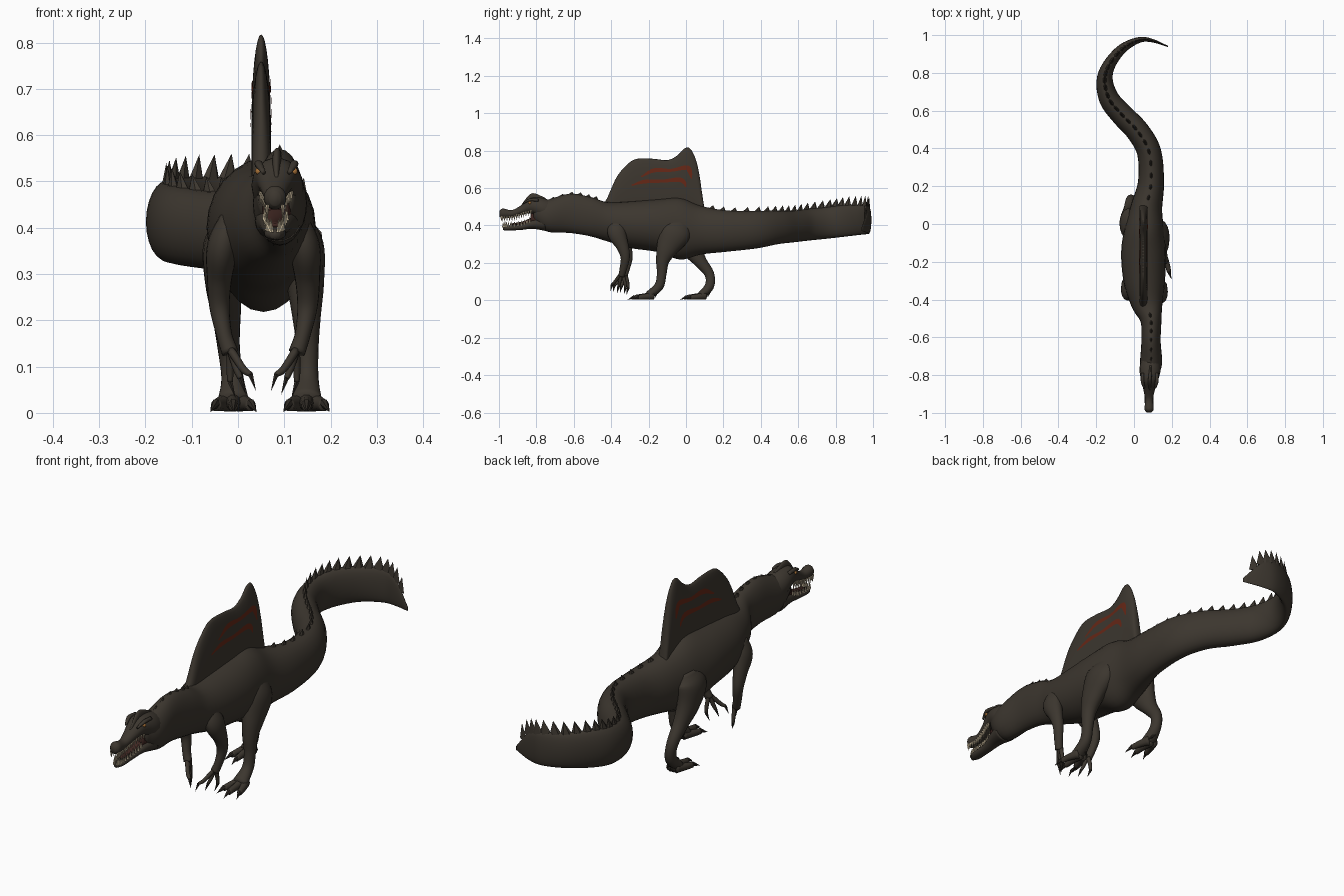
import bpy, bmesh, math
from mathutils import Vector
from mathutils.bvhtree import BVHTree

cube = bpy.data.objects.get("Cube")
if cube:
    bpy.data.objects.remove(cube, do_unlink=True)

X, Y, Z = Vector((1, 0, 0)), Vector((0, 1, 0)), Vector((0, 0, 1))


def material(name, *rgb):
    m = bpy.data.materials.new(name)
    m.use_nodes = True
    m.diffuse_color = (*rgb, 1)
    bsdf = next(n for n in m.node_tree.nodes if n.type == 'BSDF_PRINCIPLED')
    bsdf.inputs["Base Color"].default_value = (*rgb, 1)
    bsdf.inputs["Roughness"].default_value = 0.8
    return m


HIDE = material("dark brown hide", .045, .037, .028)
RED = material("rust red marking", .13, .02, .008)
TOOTH = material("ivory tooth", .6, .5, .34)
CLAW = material("dark claw", .028, .023, .018)
EYE = material("amber eye", .4, .17, .04)
MOUTH = material("dark mouth", .05, .02, .016)


def finish(name, bm, mat, smooth=True):
    bmesh.ops.recalc_face_normals(bm, faces=bm.faces)
    for f in bm.faces:
        f.smooth = smooth
    me = bpy.data.meshes.new(name)
    bm.to_mesh(me)
    bm.free()
    me.materials.append(mat)
    ob = bpy.data.objects.new(name, me)
    bpy.context.collection.objects.link(ob)
    return ob


def spline(points, steps=5):
    """Catmull-Rom samples through points of any dimension."""
    p = [Vector(q) for q in points]
    p = [p[0] * 2 - p[1]] + p + [p[-1] * 2 - p[-2]]
    out = []
    for a, b, c, d in zip(p, p[1:], p[2:], p[3:]):
        for k in range(steps):
            t = k / steps
            out.append((b * 2 + (c - a) * t + (a * 2 - b * 5 + c * 4 - d) * t ** 2
                        + (b * 3 - a - c * 3 + d) * t ** 3) / 2)
    return out + [p[-2]]


def tangents(samples, flat):
    pos = [Vector(s[:3]) for s in samples]
    out = []
    for i in range(len(pos)):
        t = pos[min(i + 1, len(pos) - 1)] - pos[max(i - 1, 0)]
        if flat:
            t.z = 0
        out.append(t.normalized())
    return pos, out


def loft(name, stations, up=Z, mat=HIDE, sides=18, steps=5):
    """Skin oval rings; each station is x, y, z, half width, half height."""
    samples = spline(stations, steps)
    pos, tan = tangents(samples, up == Z)
    bm = bmesh.new()
    rings = []
    for s, p, t in zip(samples, pos, tan):
        side = t.cross(up).normalized()
        over = side.cross(t)
        w, h = max(s[3], .001), max(s[4], .001)
        angles = [2 * math.pi * k / sides for k in range(sides)]
        rings.append([bm.verts.new(p + side * w * math.cos(a) + over * h * math.sin(a))
                      for a in angles])
    for a, b in zip(rings, rings[1:]):
        for k in range(sides):
            n = (k + 1) % sides
            bm.faces.new((a[k], a[n], b[n], b[k]))
    bm.faces.new(rings[0])
    bm.faces.new(rings[-1])
    return finish(name, bm, mat)


def spikes(name, items, mat, sides=6):
    """Cones from base to tip, with separate radii along and across."""
    bm = bmesh.new()
    for base, tip, along, ra, rb in items:
        side = along.cross(tip - base).normalized()
        ring = [bm.verts.new(base + along * ra * math.cos(a) + side * rb * math.sin(a))
                for a in (2 * math.pi * k / sides for k in range(sides))]
        top = bm.verts.new(tip)
        bm.faces.new(ring)
        for k in range(sides):
            bm.faces.new((ring[k], ring[(k + 1) % sides], top))
    return finish(name, bm, mat, False)


# Neck, trunk and curling tail
BODY = [(.08, -.81, .47, .038, .05), (.09, -.74, .452, .058, .085), (.09, -.62, .465, .051, .105),
        (.09, -.51, .447, .056, .105), (.07, -.42, .42, .085, .105), (.055, -.3, .405, .11, .125),
        (.05, -.15, .4, .118, .142), (.055, -.03, .383, .105, .165), (.065, .08, .375, .085, .13),
        (.09, .22, .37, .069, .11), (.08, .38, .378, .064, .1), (.02, .49, .39, .062, .09),
        (-.06, .575, .395, .06, .085), (-.13, .66, .405, .054, .085), (-.155, .76, .415, .043, .085),
        (-.13, .845, .425, .033, .085), (-.06, .93, .43, .025, .08), (.03, .975, .43, .015, .075),
        (.1, .97, .42, .009, .06), (.18, .94, .38, .003, .01)]
loft("body_and_tail", BODY, sides=24)

# Saw-toothed crest along neck and tail
samples = spline(BODY)
pos, tan = tangents(samples, True)
crest = []
for i in range(0, len(samples) - 3, 2):
    s, p, t = samples[i], pos[i], tan[i]
    tail = i / len(samples)
    if p.y > .1:
        size = .014 + .042 * max(0, tail - .42) / .5
    elif -.74 < p.y < -.46:
        size = .01
    else:
        continue
    base = p + Z * (s[4] - .012)
    crest.append((base, base + Z * (size + .012) + t * .012, t, .026, min(.012, s[3] * .5)))
spikes("back_crest", crest, HIDE)

# Tall back sail
SAIL = [(-.45, .5), (-.42, .55), (-.37, .66), (-.31, .73), (-.26, .757), (-.18, .757), (-.1, .75),
        (-.05, .772), (-.01, .81), (.02, .813), (.05, .76), (.07, .68), (.085, .58), (.1, .48)]
sail = loft("back_sail", [(.05, y, (top + .42) / 2, .021, (top - .42) / 2) for y, top in SAIL],
            sides=32)
tree = BVHTree.FromPolygons([v.co for v in sail.data.vertices],
                            [list(f.vertices) for f in sail.data.polygons])


# Painted sail stripes, laid just over both faces
def stripe(name, path):
    for label, sign in (("left", 1), ("right", -1)):
        bm = bmesh.new()
        rows = []
        line = spline(path)
        for i, s in enumerate(line):
            d = line[min(i + 1, len(line) - 1)] - line[max(i - 1, 0)]
            n = Vector((0, -d[1], d[0])).normalized()
            row = []
            for k in (-1, 0, 1):
                q = Vector((sign, s[0], s[1])) + n * s[2] * k
                hit = tree.ray_cast(q, -X * sign)[0]
                row.append(bm.verts.new((hit or Vector((.05, q.y, q.z))) + X * sign * .002))
            rows.append(row)
        for a, b in zip(rows, rows[1:]):
            for k in (0, 1):
                bm.faces.new((a[k], a[k + 1], b[k + 1], b[k]))
        finish(label + "_" + name, bm, RED)


stripe("upper_stripe", [(-.24, .66, .003), (-.17, .695, .011), (-.08, .695, .008),
                        (.0, .71, .012), (.02, .69, .012), (.03, .65, .003)])
stripe("lower_stripe", [(-.29, .615, .003), (-.22, .635, .01), (-.13, .637, .008),
                        (-.04, .645, .012), (-.01, .63, .01), (.0, .605, .003)])

# Head: skull, lower jaw, tongue
SKULL = [(.08, -.998, .462, .012, .015), (.08, -.98, .465, .024, .026), (.08, -.93, .463, .021, .02),
         (.08, -.88, .483, .03, .027), (.082, -.83, .505, .044, .043), (.085, -.77, .49, .056, .058),
         (.09, -.71, .47, .048, .06)]
JAW = [(.08, -.978, .385, .01, .01), (.08, -.95, .387, .023, .014), (.08, -.88, .392, .024, .016),
       (.082, -.82, .408, .036, .026), (.086, -.75, .415, .05, .045)]
loft("skull", SKULL)
loft("lower_jaw", JAW)
loft("tongue", [(.08, -.94, .405, .01, .005), (.08, -.87, .415, .016, .008),
                (.083, -.8, .435, .03, .02)], mat=MOUTH)
loft("mouth_back", [(.082, -.83, .44, .025, .03), (.085, -.77, .44, .04, .05)], mat=MOUTH)
loft("head_crest", [(.083, -.88, .505, .004, .006), (.083, -.84, .54, .009, .022),
                    (.085, -.81, .55, .009, .022), (.088, -.75, .535, .006, .012)])

# Teeth along both jaws
teeth = []
for stations, way, root in ((SKULL, -1, .6), (JAW, 1, .5)):
    for s in spline(stations, 4):
        if -.99 < s[1] < -.82:
            for side in (-1, 1):
                base = Vector((s[0] + side * s[3] * .75, s[1], s[2] + way * s[4] * root))
                teeth.append((base, base + Z * way * .03, Y, .006, .005))
spikes("teeth", teeth, TOOTH)

# Eyes and brows
for label, side in (("left", 1), ("right", -1)):
    ex = .083 + side * .038
    bm = bmesh.new()
    bmesh.ops.create_uvsphere(bm, u_segments=12, v_segments=8, radius=.008)
    bmesh.ops.translate(bm, verts=bm.verts, vec=(ex, -.835, .522))
    finish(label + "_eye", bm, EYE)
    loft(label + "_brow", [(ex - side * .01, -.87, .52, .005, .005), (ex, -.835, .537, .009, .008),
                           (ex, -.79, .535, .008, .008)], sides=10)


# Hind legs with spreading toes
def leg(label, xs, ys):
    zs = (.42, .36, .28, .21, .14, .075, .026)
    wide = (.03, .05, .041, .031, .024, .024, .034)
    deep = (.06, .085, .06, .036, .026, .025, .022)
    loft(label + "_leg", list(zip(xs, ys, zs, wide, deep)), up=Y)
    fx, fy = xs[-1], ys[-1] + .01
    claws = []
    for s in (-1, 0, 1):
        back = .02 * abs(s)
        tip = Vector((fx + .038 * s, fy - .085 + back, .016))
        loft(f"{label}_toe_{s + 2}", [(fx + .012 * s, fy + .015, .024, .018, .022),
                                      (fx + .028 * s, fy - .045 + back, .02, .014, .016),
                                      (*tip, .011, .013)], sides=10)
        claws.append((tip + Z * .004, tip + Vector((.012 * s, -.038, -.014)), X, .01, .011))
    inner = Vector((fx, fy + .035, .045))
    claws.append((inner, inner + Vector((.03 if fx < .05 else -.03, -.01, -.03)), Y, .009, .009))
    spikes(label + "_foot_claws", claws, CLAW)


leg("left", (.12, .135, .145, .148, .15, .15, .148), (-.03, -.06, -.1, -.125, -.13, -.145, -.2))
leg("right", (-.01, -.025, -.03, -.025, -.02, -.012, -.01), (.0, .0, .03, .075, .125, .125, .08))


# Arms with three clawed fingers
def arm(label, sign, shift):
    def at(off, y, z):
        return (.055 + sign * off, y + shift, z)
    loft(label + "_arm", [(*at(.07, -.37, .42), .025, .04), (*at(.088, -.37, .36), .034, .05),
                          (*at(.095, -.34, .29), .027, .034), (*at(.095, -.325, .23), .022, .025),
                          (*at(.085, -.335, .17), .017, .02), (*at(.072, -.345, .13), .018, .017)],
         up=Y)
    claws = []
    for k in (-1, 0, 1):
        knuckle = Vector(at(.058 + .014 * k, -.355 + .028 * k, .095))
        tip = Vector(at(.05 + .022 * k, -.36 + .036 * k, .075 - .008 * k))
        loft(f"{label}_finger_{k + 2}", [(*at(.07, -.345 + .008 * k, .135), .009, .01),
                                         (*knuckle, .008, .009), (*tip, .006, .007)],
             up=Y, sides=8)
        claws.append((tip, tip + Vector((-sign * .012, -.008, -.036)), Y, .008, .006))
    spikes(label + "_hand_claws", claws, CLAW)


arm("left", 1, 0)
arm("right", -1, .015)
